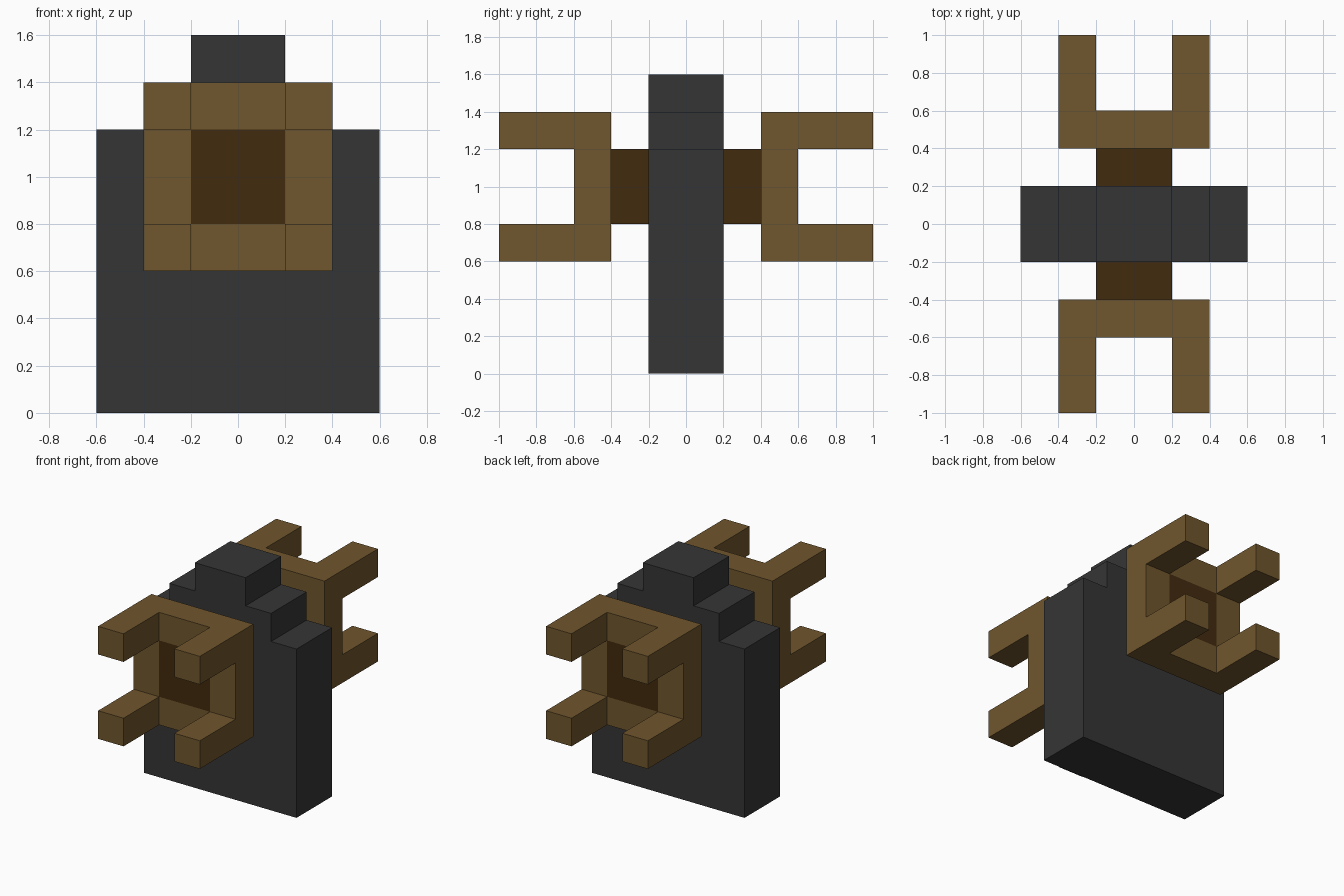
import bpy
import bmesh
from mathutils import Matrix, Vector

default = bpy.data.objects.get("Cube")
if default:
    bpy.data.objects.remove(default, do_unlink=True)


def make_material(name, color):
    mat = bpy.data.materials.new(name)
    mat.use_nodes = True
    mat.diffuse_color = (*color, 1)
    mat.node_tree.nodes["Principled BSDF"].inputs["Base Color"].default_value = (*color, 1)
    return mat


charcoal = make_material("charcoal", (0.036, 0.036, 0.036))
brown = make_material("brown", (0.162, 0.093, 0.026))
dark_brown = make_material("dark brown", (0.054, 0.024, 0.0045))


def add_box(bm, low, high):
    low, high = Vector(low), Vector(high)
    place = Matrix.Translation((low + high) / 2) @ Matrix.Diagonal((*(high - low), 1))
    bmesh.ops.create_cube(bm, size=1, matrix=place)


def finish(bm, name, *mats):
    bmesh.ops.recalc_face_normals(bm, faces=bm.faces[:])
    mesh = bpy.data.meshes.new(name)
    bm.to_mesh(mesh)
    bm.free()
    for mat in mats:
        mesh.materials.append(mat)
    obj = bpy.data.objects.new(name, mesh)
    bpy.context.collection.objects.link(obj)
    return obj


def mirror_to_back(obj):
    mod = obj.modifiers.new("Mirror", 'MIRROR')
    mod.use_axis = (False, True, False)


# Stepped upright slab: half outline, mirrored and thickened
half = [(0.6, 0), (0.6, 1.2), (0.4, 1.2), (0.4, 1.4), (0.2, 1.4), (0.2, 1.6)]
outline = half + [(-x, z) for x, z in reversed(half)]
bm = bmesh.new()
bm.faces.new([bm.verts.new((x, 0, z)) for x, z in outline])
slab = finish(bm, "stepped_slab", charcoal)
thick = slab.modifiers.new("Thickness", 'SOLIDIFY')
thick.thickness = 0.4
thick.offset = 0

# Short hubs joining the claws to the slab
bm = bmesh.new()
add_box(bm, (-0.2, -0.4, 0.8), (0.2, -0.2, 1.2))
mirror_to_back(finish(bm, "hub", dark_brown))

# Claw plate, cut into corner, side and centre cells
bm = bmesh.new()
add_box(bm, (-0.4, -0.6, 0.6), (0.4, -0.4, 1.4))
for side in (-0.2, 0.2):
    for point, normal in (((side, 0, 1), (1, 0, 0)), ((0, 0, 1 + side), (0, 0, 1))):
        bmesh.ops.bisect_plane(bm, geom=bm.verts[:] + bm.edges[:] + bm.faces[:],
                               plane_co=point, plane_no=normal)

# Dark centre cell, and a prong pulled out of each corner cell
corners = []
for face in bm.faces:
    c = face.calc_center_median()
    if c.y > -0.59:
        continue
    across, up = abs(c.x) > 0.2, abs(c.z - 1) > 0.2
    if across and up:
        corners.append(face)
    elif not across and not up:
        face.material_index = 1
prongs = bmesh.ops.extrude_discrete_faces(bm, faces=corners)["faces"]
tips = {v for face in prongs for v in face.verts}
bmesh.ops.translate(bm, verts=list(tips), vec=(0, -0.4, 0))
mirror_to_back(finish(bm, "four_prong_claw", brown, dark_brown))
